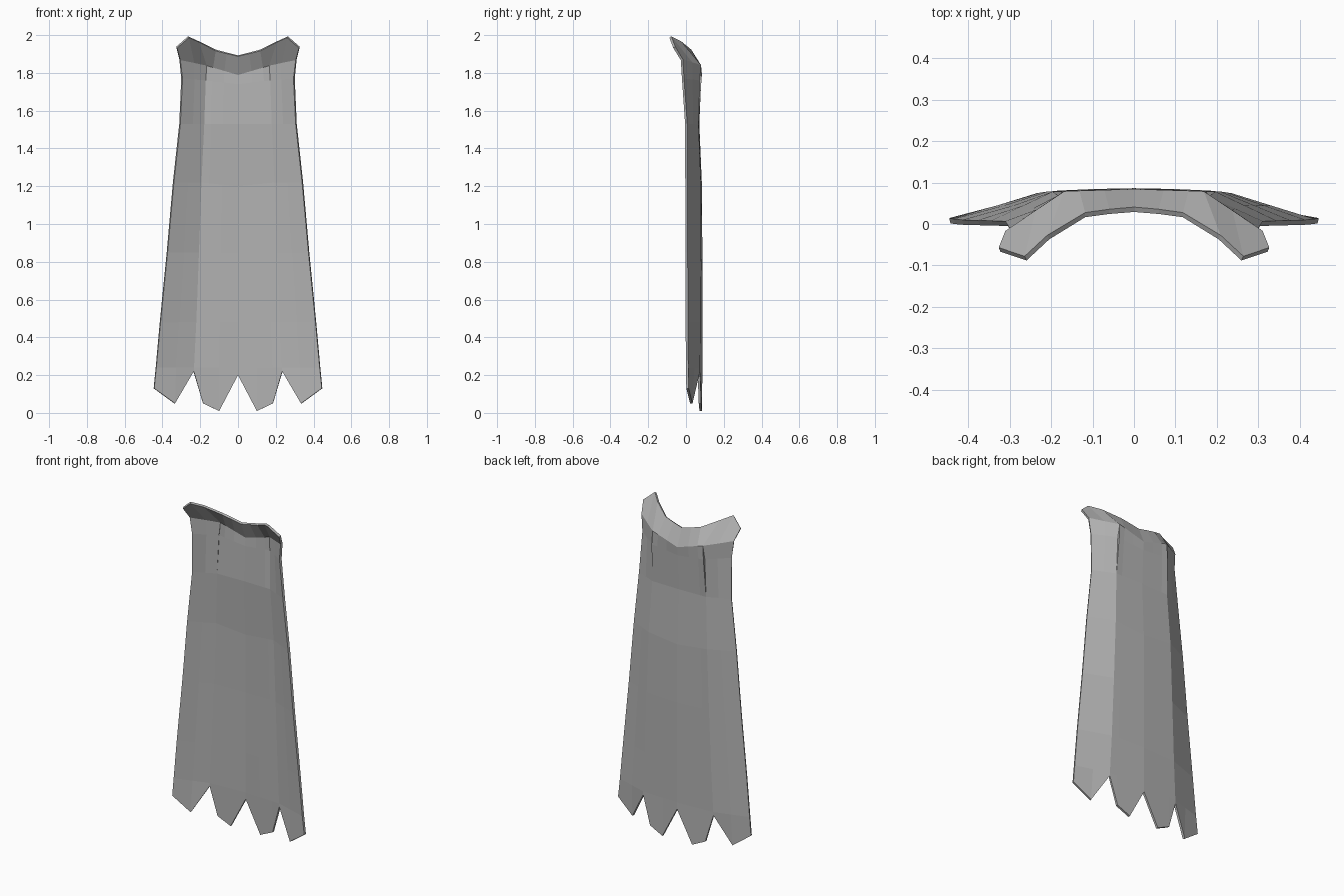
import bpy
import bmesh
from mathutils import Vector

cube = bpy.data.objects.get("Cube")
if cube:
    bpy.data.objects.remove(cube, do_unlink=True)

# Cloth colour
cloth = bpy.data.materials.new("cloth grey")
cloth.use_nodes = True
GREY = (0.45, 0.45, 0.45, 1)
cloth.diffuse_color = GREY
cloth.node_tree.nodes["Principled BSDF"].inputs["Base Color"].default_value = GREY

# Half of each cloth row: centre, fold and outer edge points
ROWS = [
    [(0, .080, .24), (.234, .068, .24), (.434, .006, .24)],
    [(0, .080, .48), (.222, .070, .48), (.412, .004, .48)],
    [(0, .080, .85), (.208, .072, .85), (.375, .003, .85)],
    [(0, .078, 1.20), (.195, .072, 1.22), (.342, .002, 1.22)],
    [(0, .064, 1.53), (.180, .060, 1.53), (.308, .001, 1.53)],
    [(0, .073, 1.74), (.174, .071, 1.76), (.297, -.016, 1.77)],
    [(0, .078, 1.79), (.167, .073, 1.84), (.308, -.022, 1.87)],
]
# Ragged hem and collar rim
HEM = [(0, .080, .20), (.10, .078, .01), (.185, .074, .05),
       (.235, .068, .22), (.335, .028, .05), (.445, .008, .13)]
RIM = [(0, .035, 1.89), (.06, .030, 1.905), (.118, .022, 1.92),
       (.207, -.032, 1.965), (.262, -.083, 1.99), (.325, -.062, 1.935)]


def fill_row(row):
    """Expand three control points into the six cloth columns."""
    centre, fold, edge = map(Vector, row)
    return [centre, centre.lerp(fold, .43), centre.lerp(fold, .79),
            fold, fold.lerp(edge, .48), edge]


grid = [HEM] + [fill_row(r) for r in ROWS] + [RIM]
bm = bmesh.new()
verts = []
for half in grid:
    half = [Vector(p) for p in half]
    full = [Vector((-p.x, p.y, p.z)) for p in half[:0:-1]] + half
    verts.append([bm.verts.new(p) for p in full])
for low, high in zip(verts, verts[1:]):
    for i in range(len(low) - 1):
        bm.faces.new((low[i], low[i + 1], high[i + 1], high[i]))

# Slits along both folds below the collar
slits = []
for col in (2, 8):
    for r in (5, 6):
        slits.append(bm.edges.get((verts[r][col], verts[r + 1][col])))
spots = [verts[6][c].co.copy() for c in (2, 8)]
bmesh.ops.split_edges(bm, edges=slits)
for v in bm.verts:
    if any((v.co - s).length < .0001 for s in spots):
        reach = sum(abs(f.calc_center_median().x) for f in v.link_faces) / len(v.link_faces)
        v.co.y += .004 if reach < abs(v.co.x) else -.004
bmesh.ops.recalc_face_normals(bm, faces=bm.faces)

mesh = bpy.data.meshes.new("cape")
bm.to_mesh(mesh)
bm.free()
mesh.materials.append(cloth)
cape = bpy.data.objects.new("cape", mesh)
bpy.context.collection.objects.link(cape)

# Cloth thickness
solid = cape.modifiers.new("thickness", "SOLIDIFY")
solid.thickness = .013
solid.offset = 0
